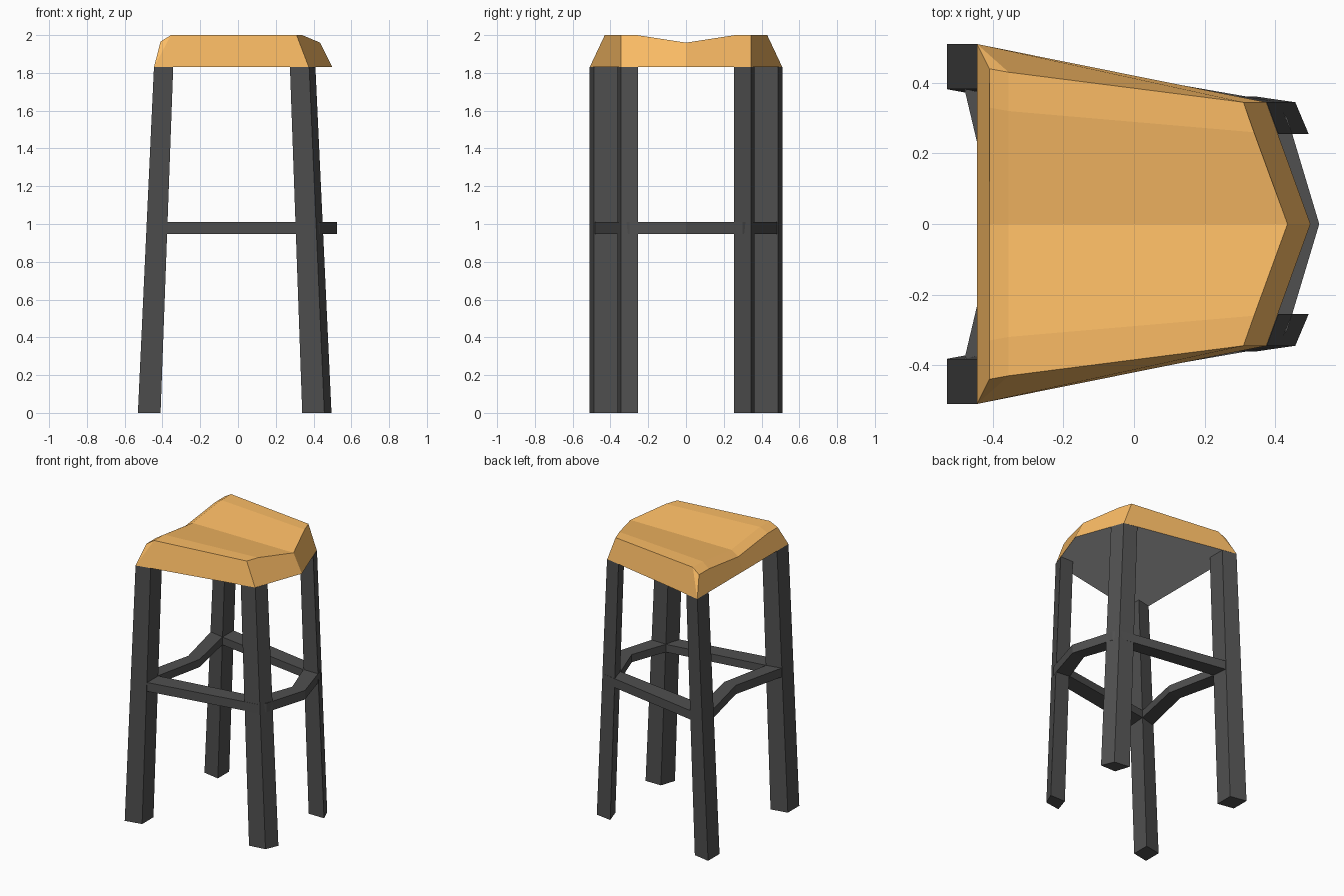
import bpy, bmesh

if "Cube" in bpy.data.objects:
    bpy.data.objects.remove(bpy.data.objects["Cube"])


def material(name, color):
    m = bpy.data.materials.new(name)
    m.diffuse_color = (*color, 1)
    m.use_nodes = True
    m.node_tree.nodes["Principled BSDF"].inputs["Base Color"].default_value = m.diffuse_color
    return m


wood = material("orange_wood", (0.96, 0.50, 0.13))
dark = material("dark_grey", (0.08, 0.08, 0.08))
under = material("underside_grey", (0.53, 0.53, 0.53))


def add_object(name, verts, faces, mats, mirror=False):
    """Flat-shaded mesh; mirror=True adds the -y half and welds it."""
    bm = bmesh.new()
    for s in ((1, -1) if mirror else (1,)):
        vs = [bm.verts.new((x, s * y, z)) for x, y, z in verts]
        for f in faces:
            bm.faces.new([vs[i] for i in f])
    bmesh.ops.remove_doubles(bm, verts=bm.verts, dist=1e-5)
    bmesh.ops.recalc_face_normals(bm, faces=bm.faces)
    me = bpy.data.meshes.new(name)
    bm.to_mesh(me)
    bm.free()
    for m in mats:
        me.materials.append(m)
    ob = bpy.data.objects.new(name, me)
    bpy.context.collection.objects.link(ob)
    return ob


def leg(name, plan, height, lean, taper):
    """Prism on a plan outline; the top leans along x and narrows."""
    n = len(plan)
    x0 = min(p[0] for p in plan)
    verts = [(x, y, 0) for x, y in plan]
    verts += [(x0 + (x - x0) * taper + lean, y, height) for x, y in plan]
    faces = [list(range(n)), list(range(n, 2 * n))]
    faces += [(i, (i + 1) % n, n + (i + 1) % n, n + i) for i in range(n)]
    return add_object(name, verts, faces, [dark])


SEAT_Z = 1.83

# Seat: tapered slab, pointed at one end, dipped along the middle, blunt end bevelled
B, D, T = SEAT_Z, 1.96, 2.0
DROP = 0.034
seat_verts = [
    (-.445, 0, B), (-.445, .51, B), (.375, .345, B), (.50, 0, B),      # underside 0-3
    (-.41, 0, D - DROP), (-.41, .44, T - DROP), (-.355, .43, T),       # rim 4-8
    (.31, .345, T), (.34, .26, T),
    (.435, 0, D), (-.355, .32, T), (-.355, 0, D), (-.41, .33, T - DROP)]  # 9-12
seat_faces = [
    (0, 1, 2, 3), (0, 1, 5, 12, 4), (1, 6, 5), (1, 2, 7, 6),
    (2, 3, 9, 8, 7), (6, 7, 8, 10), (10, 8, 9, 11),
    (5, 6, 10, 12), (12, 10, 11, 4)]
seat = add_object("seat", seat_verts, seat_faces, [wood, under], mirror=True)
for p in seat.data.polygons:
    if p.normal.z < -0.9:          # grey underside
        p.material_index = 1

# Legs: a wide pair on the left and a narrow pair on the right
wide_leg = [(-.53, .51), (-.41, .487), (-.41, .36), (-.53, .382)]
narrow_leg = [(.34, .362), (.457, .345), (.495, .255), (.375, .255)]
for s, side in ((1, "rear"), (-1, "front")):
    flip = lambda plan: [(x, s * y) for x, y in plan]
    leg(side + "_left_leg", flip(wide_leg), SEAT_Z, .085, .85)
    leg(side + "_right_leg", flip(narrow_leg), SEAT_Z, -.065, .87)

# Footrest: one continuous ring whose two ends kink towards +x
outer = [(-.39, 0), (-.481, .385), (-.43, .492), (.40, .347), (.435, .30), (.525, 0)]
inner = [(-.30, 0), (-.375, .36), (-.375, .36), (.335, .252), (.335, .252), (.425, 0)]
ring_verts, ring_faces = [], []
for (ox, oy), (ix, iy) in zip(outer, inner):
    ring_verts += [(ox, oy, .947), (ox, oy, 1.01), (ix, iy, 1.01), (ix, iy, .955)]
for i in range(len(outer) - 1):
    a, b = 4 * i, 4 * i + 4
    for j in range(4):
        k = (j + 1) % 4
        if j == 2 and inner[i] == inner[i + 1]:
            continue               # no inner wall where the ring turns a corner
        ring_faces.append((a + j, a + k, b + k, b + j))
add_object("footrest_ring", ring_verts, ring_faces, [dark], mirror=True)
